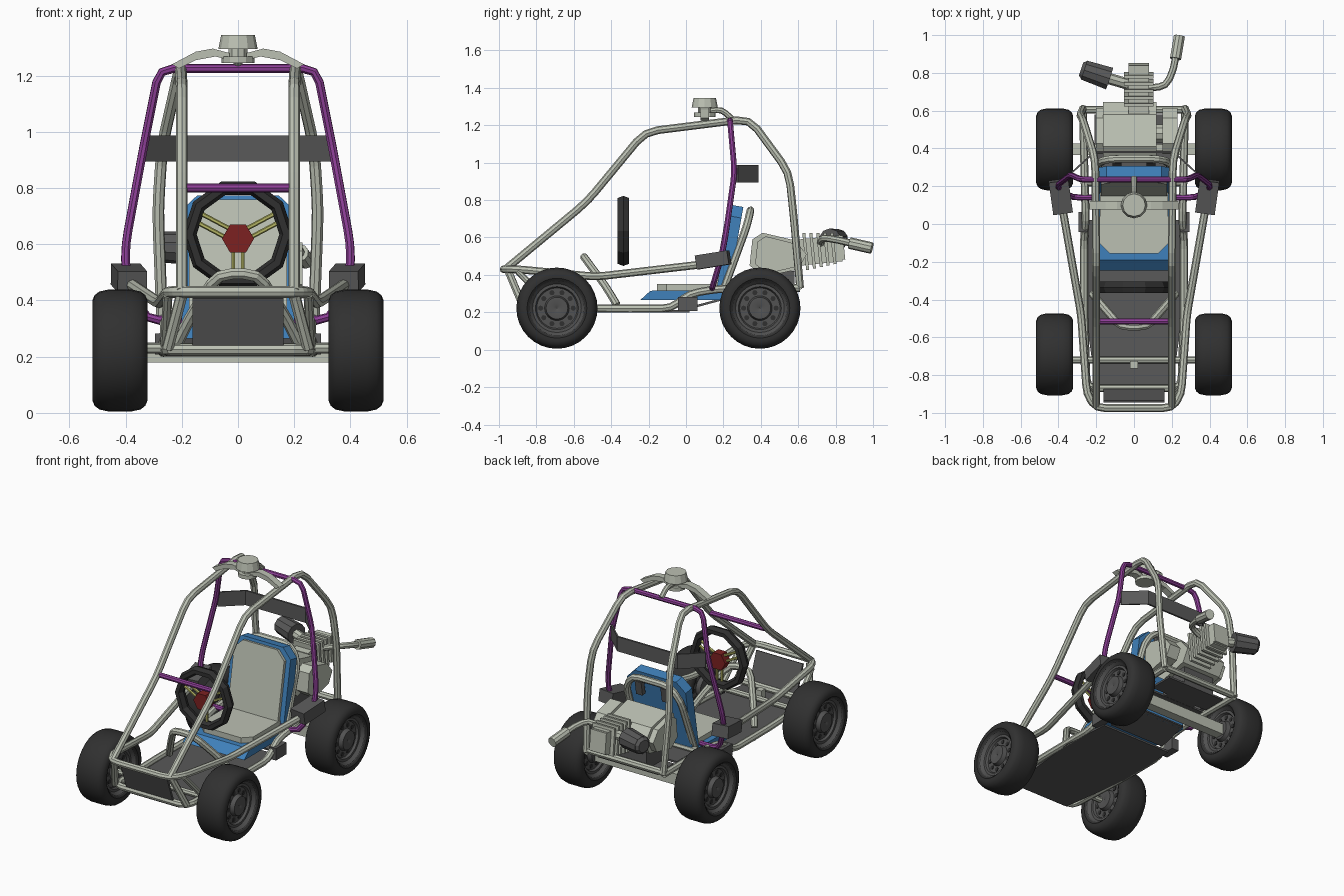
import bpy, bmesh
from math import pi, sin, cos, radians
from mathutils import Vector, Matrix

if "Cube" in bpy.data.objects:
    bpy.data.objects.remove(bpy.data.objects["Cube"], do_unlink=True)


def material(name, r, g, b):
    m = bpy.data.materials.new(name)
    m.use_nodes = True
    m.diffuse_color = (r, g, b, 1)
    m.node_tree.nodes["Principled BSDF"].inputs["Base Color"].default_value = (r, g, b, 1)
    return m


PALE = material("pale_grey", .50, .53, .45)
BLUE = material("blue", .05, .22, .50)
PURPLE = material("purple", .27, .05, .31)
DARK = material("dark_grey", .10, .10, .10)
RUBBER = material("black_rubber", .03, .03, .03)
RIM = material("rim_grey", .085, .085, .085)
RED = material("red", .20, .015, .015)
YELLOW = material("dull_yellow", .48, .48, .13)
SIDES = (("left", 1), ("right", -1))


def finish(name, bm, mat, smooth=False):
    bmesh.ops.recalc_face_normals(bm, faces=bm.faces)
    me = bpy.data.meshes.new(name)
    bm.to_mesh(me)
    bm.free()
    me.materials.append(mat)
    ob = bpy.data.objects.new(name, me)
    bpy.context.scene.collection.objects.link(ob)
    if smooth:
        bpy.ops.object.select_all(action='DESELECT')
        ob.select_set(True)
        bpy.context.view_layer.objects.active = ob
        bpy.ops.object.shade_smooth_by_angle(angle=radians(35))
    return ob


def box(name, c, size, mat, rot=Matrix()):
    bm = bmesh.new()
    bmesh.ops.create_cube(bm, size=1, matrix=Matrix.Translation(c) @ rot @ Matrix.Diagonal((*size, 1)))
    return finish(name, bm, mat)


def panel(name, outline, depth, mat, matrix=Matrix()):
    """Flat outline in local XY, pushed along local Z."""
    bm = bmesh.new()
    f = bm.faces.new([bm.verts.new((x, y, 0)) for x, y in outline])
    top = bmesh.ops.extrude_face_region(bm, geom=[f])["geom"]
    bmesh.ops.translate(bm, vec=(0, 0, depth), verts=[v for v in top if isinstance(v, bmesh.types.BMVert)])
    bm.transform(matrix)
    return finish(name, bm, mat)


def rod(name, a, b, r, mat, sides=8, r2=None):
    a, b = Vector(a), Vector(b)
    bm = bmesh.new()
    m = Matrix.Translation((a + b) / 2) @ (b - a).to_track_quat('Z', 'Y').to_matrix().to_4x4()
    bmesh.ops.create_cone(bm, cap_ends=True, segments=sides, radius1=r, radius2=r if r2 is None else r2,
                          depth=(b - a).length, matrix=m)
    return finish(name, bm, mat)


def tube(name, pts, mat=PALE, r=.021, bend=.05):
    """Eight-sided pipe along a path, with eased corners."""
    p = [Vector(q) for q in pts]
    path = [p[0]]
    for a, b, c in zip(p, p[1:], p[2:]):
        u = b + (a - b).normalized() * min(bend, (a - b).length * .4)
        w = b + (c - b).normalized() * min(bend, (c - b).length * .4)
        path += [u, (u + w + b * 2) / 4, w]
    path.append(p[-1])
    cu = bpy.data.curves.new(name, 'CURVE')
    cu.dimensions = '3D'
    cu.bevel_depth, cu.bevel_resolution, cu.use_fill_caps = r, 2, True
    s = cu.splines.new('POLY')
    s.points.add(len(path) - 1)
    for q, v in zip(s.points, path):
        q.co = (*v, 1)
    s.use_smooth = False
    tmp = bpy.data.objects.new(name + "_path", cu)
    me = bpy.data.meshes.new_from_object(tmp)
    bpy.data.objects.remove(tmp)
    me.name = name
    me.materials.clear()
    me.materials.append(mat)
    ob = bpy.data.objects.new(name, me)
    bpy.context.scene.collection.objects.link(ob)


def pair(name, pts, **kw):
    for side, s in SIDES:
        tube(f"{side}_{name}", [(x * s, y, z) for x, y, z in pts], **kw)


def arch(name, half, **kw):
    """Half path from an end to the middle, continued on the other side."""
    tube(name, half + [(-x, y, z) for x, y, z in reversed(half)], **kw)


def lathe(name, prof, c, mat, n=32):
    bm = bmesh.new()
    rings = [[bm.verts.new((c[0] + x, c[1] + r * cos(2 * pi * i / n), c[2] + r * sin(2 * pi * i / n)))
              for i in range(n)] for x, r in prof]
    for a, b in zip(rings, rings[1:]):
        for i in range(n):
            j = (i + 1) % n
            bm.faces.new((a[i], a[j], b[j], b[i]))
    return finish(name, bm, mat, True)


def both_ways(half):
    return half + [(-x, r) for x, r in reversed(half)]


# Wheels
TYRE = both_ways([(.06, .14), (.085, .145), (.097, .16), (.098, .178), (.09, .197), (.073, .21), (.04, .217)])
DISH = both_ways([(.04, .001), (.072, .001), (.08, .02), (.078, .058), (.052, .066), (.052, .108),
                  (.066, .115), (.066, .13), (.088, .148)])
for end, y in (("front", -.69), ("rear", .395)):
    for side, s in SIDES:
        c = (s * .42, y, .222)
        lathe(f"{side}_{end}_tyre", TYRE, c, RUBBER)
        lathe(f"{side}_{end}_rim", DISH, c, RIM)
        for k in range(10):
            a = k * pi / 5
            hy, hz = y + .087 * cos(a), c[2] + .087 * sin(a)
            rod(f"{side}_{end}_rim_hole_{k}", (c[0] - .056, hy, hz), (c[0] + .056, hy, hz), .014, RUBBER)
box("rear_axle", (0, .395, .215), (.68, .06, .07), PALE)
tube("front_axle", [(-.36, -.72, .23), (.36, -.72, .23)], r=.018)
box("steering_joint", (0, -.745, .25), (.04, .04, .06), PALE)

# Main frame
pair("roll_bar", [(.2, -.965, .43), (.2, -.53, .79), (.2, -.22, 1.165), (.205, .34, 1.235),
                  (.27, .55, .95), (.285, .575, .72), (.27, .61, .33)], bend=.07)
arch("upper_rail", [(.385, .12, .46), (.28, -.48, .39), (.25, -.9, .43), (.2, -.975, .43)])
arch("lower_rail", [(.27, .61, .33), (.26, .17, .325), (.255, .02, .30), (.265, -.08, .22),
                    (.265, -.45, .22), (.25, -.87, .225)])
pair("front_upright", [(.2, -.95, .42), (.25, -.87, .23)])
pair("front_strut", [(.25, -.9, .42), (.26, -.72, .23)], r=.017)
arch("dash_hoop", [(.22, -.37, .24), (.17, -.43, .34), (.07, -.545, .495)])
arch("seat_hoop", [(.2, .2, .32), (.19, .325, .66), (.13, .345, .745)])
tube("rear_cross_bar", [(-.27, .605, .34), (.27, .605, .34)])
tube("seat_cross_bar", [(-.26, .22, .32), (.26, .22, .32)])

# Purple hoop and bar
arch("purple_hoop", [(.2, .14, .33), (.33, .14, .33), (.4, .19, .5), (.4, .21, .6), (.335, .26, .95),
                     (.28, .235, 1.225)], mat=PURPLE, r=.016)
tube("purple_dash_bar", [(-.19, -.515, .8), (.19, -.515, .8)], mat=PURPLE, r=.016)
for side, s in SIDES:
    box(f"{side}_side_box", (s * .388, .145, .48), (.105, .175, .075), DARK,
        Matrix.Rotation(radians(-8) * s, 4, 'Z') @ Matrix.Rotation(radians(9), 4, 'X'))
    box(f"{side}_rail_clamp", (s * .27, .01, .245), (.05, .105, .075), DARK)

# Head band, floor and front plates
band = [(-.33, .265), (-.21, .375), (.21, .375), (.33, .265)]
panel("head_band", band + [(x, y + .012) for x, y in reversed(band)], .092, DARK, Matrix.Translation((0, 0, .895)))
floor = [(.2, -.87), (.24, -.6), (.275, -.3), (.25, .02)]
panel("floor_plate", floor + [(-x, y) for x, y in reversed(floor)], .012, DARK, Matrix.Translation((0, 0, .2)))
box("front_plate", (0, -.905, .315), (.325, .012, .2), DARK, Matrix.Rotation(radians(20), 4, 'X'))
box("under_seat_plate", (0, .12, .25), (.4, .2, .012), DARK, Matrix.Rotation(radians(15), 4, 'X'))
for k, y in enumerate((.31, .5)):
    box(f"engine_plate_{k}", (0, y, .305), (.42, .16, .012), DARK)


# Seat
def outline(w, lo, hi, cut):
    return [(-w, lo), (w, lo), (w, hi - cut), (w - cut, hi), (cut - w, hi), (-w, hi - cut)]


lean = Matrix.Translation((0, .225, .3)) @ Matrix.Rotation(radians(80), 4, 'X')
panel("seat_back", outline(.205, 0, .47, .06), .065, BLUE, lean)
panel("seat_back_pad", outline(.175, .03, .452, .055), .025, PALE, lean @ Matrix.Translation((0, 0, .06)))
across = Matrix.Translation((-.215, 0, 0)) @ Matrix(((0, 0, 1, 0), (1, 0, 0, 0), (0, 1, 0, 0), (0, 0, 0, 1)))
panel("seat_base", [(-.245, .265), (-.19, .315), (.2, .32), (.2, .265)], .43, BLUE, across)
panel("seat_base_pad", outline(.18, -.17, .155, .05), .035, PALE,
      Matrix.Translation((0, 0, .315)) @ Matrix.Rotation(pi, 4, 'Z'))
for side, s in SIDES:
    box(f"{side}_seat_strap", (s * .09, .33, .68), (.045, .03, .09), DARK, Matrix.Rotation(radians(-10), 4, 'X'))

# Steering wheel
bm = bmesh.new()
hub = Vector((0, -.335, .635))
N, M = 10, 6
rings = []
for i in range(N):
    a = 2 * pi * (i + .5) / N
    rings.append([bm.verts.new(hub + Vector(((.172 + .025 * cos(b)) * sin(a), .036 * sin(b),
                  (.172 + .025 * cos(b)) * cos(a)))) for b in (2 * pi * j / M for j in range(M))])
for i in range(N):
    a, b = rings[i], rings[(i + 1) % N]
    for j in range(M):
        k = (j + 1) % M
        bm.faces.new((a[j], a[k], b[k], b[j]))
finish("steering_wheel", bm, RUBBER)
hub.z = .62
rod("steering_hub", hub - Vector((0, .03, 0)), hub + Vector((0, .025, 0)), .057, RED, 6).data.transform(
    Matrix.Translation(hub) @ Matrix.Rotation(radians(30), 4, 'Y') @ Matrix.Translation(-hub))
for k, deg in enumerate((28, 152, 270)):
    d = Vector((cos(radians(deg)), 0, sin(radians(deg))))
    n = Vector((-d.z, 0, d.x))
    for t in (-1, 1):
        rod(f"steering_spoke_{k}_{(t + 1) // 2}", hub + n * t * .017, hub + d * .165 + n * t * .017, .008, YELLOW, 6)

# Roof lamp
rod("lamp_base", (0, .1, 1.245), (0, .1, 1.268), .058, PALE, 12)
rod("lamp_stem", (0, .1, 1.26), (0, .1, 1.305), .035, PALE, 10)
rod("lamp_head", (0, .1, 1.295), (0, .1, 1.345), .07, PALE, 12, .06)
wing = [(.03, 1.255), (.08, 1.268), (.15, 1.255), (.21, 1.225), (.235, 1.24), (.15, 1.285), (.09, 1.296), (.03, 1.28)]
for side, s in SIDES:
    panel(f"{side}_lamp_arm", [(x * s, z) for x, z in wing], .045, PALE,
          Matrix.Translation((0, .122, 0)) @ Matrix.Rotation(pi / 2, 4, 'X'))
tube("rear_lamp_arm", [(0, .12, 1.275), (0, .19, 1.285), (0, .245, 1.235)], r=.016)

# Engine
case = [(.34, .45), (.355, .59), (.41, .625), (.58, .585), (.645, .51), (.6, .43), (.42, .39)]
to_x = across.copy()
to_x.translation.x = -.165
panel("engine_case", case, .285, PALE, to_x)
for x, w in ((.15, .08), (-.2, .04)):
    to_x.translation.x = x
    panel("left_engine_cover" if x > 0 else "right_engine_cover",
          [(.49 + (y - .49) * .8, .5 + (z - .5) * .85) for y, z in case], w, PALE, to_x)
rod("engine_shaft", (-.18, .48, .5), (.17, .48, .5), .05, PALE, 10)
box("engine_mount", (-.02, .48, .36), (.22, .2, .12), DARK)
tilt = Matrix.Rotation(radians(6), 4, 'X')
box("engine_cylinder", (.025, .71, .53), (.11, .24, .14), PALE, tilt)
for k in range(5):
    box(f"engine_fin_{k}", (.025, .64 + k * .037, .525 + k * .004), (.155, .016, .2 - k * .008), PALE, tilt)
box("cylinder_head", (.025, .825, .545), (.11, .04, .13), PALE, tilt)
rod("intake_pipe", (-.03, .74, .57), (-.15, .775, .585), .03, PALE)
rod("air_filter", (-.13, .77, .585), (-.265, .815, .59), .063, DARK, 10, .055)
rod("air_filter_cap", (-.262, .814, .59), (-.28, .82, .59), .055, DARK, 10, .038)
tube("exhaust_pipe", [(.08, .72, .57), (.17, .73, .6), (.21, .82, .585), (.222, .9, .565)], r=.019, bend=.04)
rod("exhaust_tip", (.22, .875, .57), (.24, .994, .543), .031, PALE, 10)
